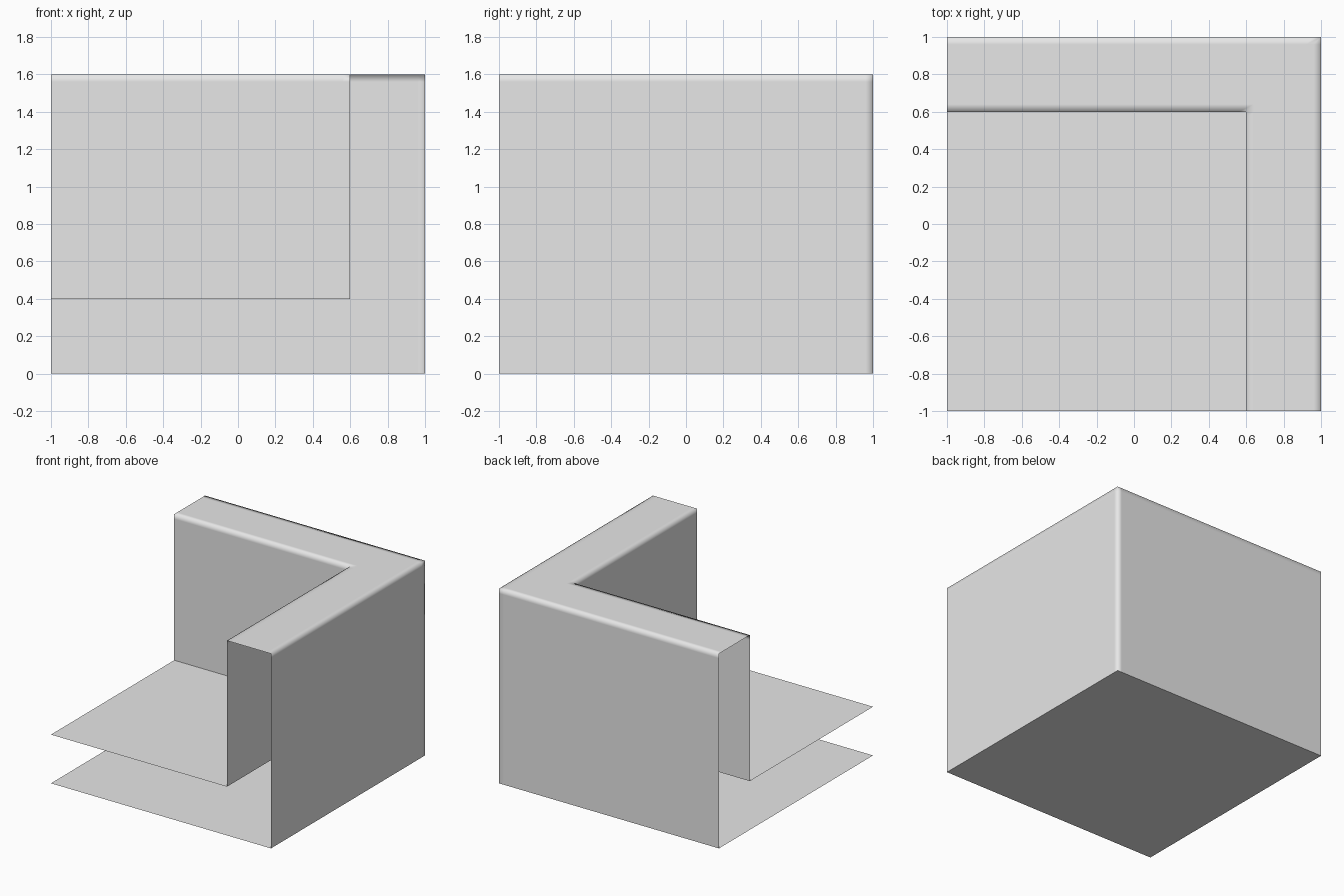
import bpy, bmesh

if "Cube" in bpy.data.objects:
    bpy.data.objects.remove(bpy.data.objects["Cube"], do_unlink=True)

HALF, INNER = 1.0, 0.6      # outer face and inner face of the walls
FLOOR, TOP = 0.4, 1.6       # floor height and wall height
BAND = 0.04                 # width of the softly shaded strip beside each edge

grey = bpy.data.materials.new("light grey")
grey.use_nodes = True
grey.diffuse_color = (0.8, 0.8, 0.8, 1)
grey.node_tree.nodes["Principled BSDF"].inputs["Base Color"].default_value = grey.diffuse_color


def add_object(name, bm):
    mesh = bpy.data.meshes.new(name)
    bm.to_mesh(mesh)
    bm.free()
    mesh.materials.append(grey)
    obj = bpy.data.objects.new(name, mesh)
    bpy.context.collection.objects.link(obj)
    return obj


def sheet(name, high, z, up):
    """Flat square sheet from the open front corner to x = y = high."""
    bm = bmesh.new()
    corners = [(-HALF, -HALF), (high, -HALF), (high, high), (-HALF, high)]
    if not up:
        corners.reverse()
    bm.faces.new([bm.verts.new((x, y, z)) for x, y in corners])
    add_object(name, bm)


# Floor slab: upper and lower sheets with open ends
sheet("floor_top", INNER, FLOOR, True)
sheet("floor_underside", HALF, 0, False)

# Corner wall: hollow section swept round the corner, ends left open
section = [(INNER, FLOOR), (INNER, TOP - BAND), (INNER, TOP),
           (INNER + BAND, TOP), (HALF - BAND, TOP),
           (HALF, TOP), (HALF, TOP - BAND), (HALF, 0)]
bm = bmesh.new()
stations = [
    [bm.verts.new((-HALF, d, z)) for d, z in section],
    [bm.verts.new((d - BAND, d, z)) for d, z in section],
    [bm.verts.new((d, d, z)) for d, z in section],
    [bm.verts.new((d, d - BAND, z)) for d, z in section],
    [bm.verts.new((d, -HALF, z)) for d, z in section],
]
for a, b in zip(stations, stations[1:]):
    for i in range(len(section) - 1):
        face = bm.faces.new((a[i], b[i], b[i + 1], a[i + 1]))
        face.smooth = True

# Keep the inside vertical corner crisp
corner = stations[2]
for i in range(2):
    bm.edges.get((corner[i], corner[i + 1])).smooth = False
add_object("corner_wall", bm)
